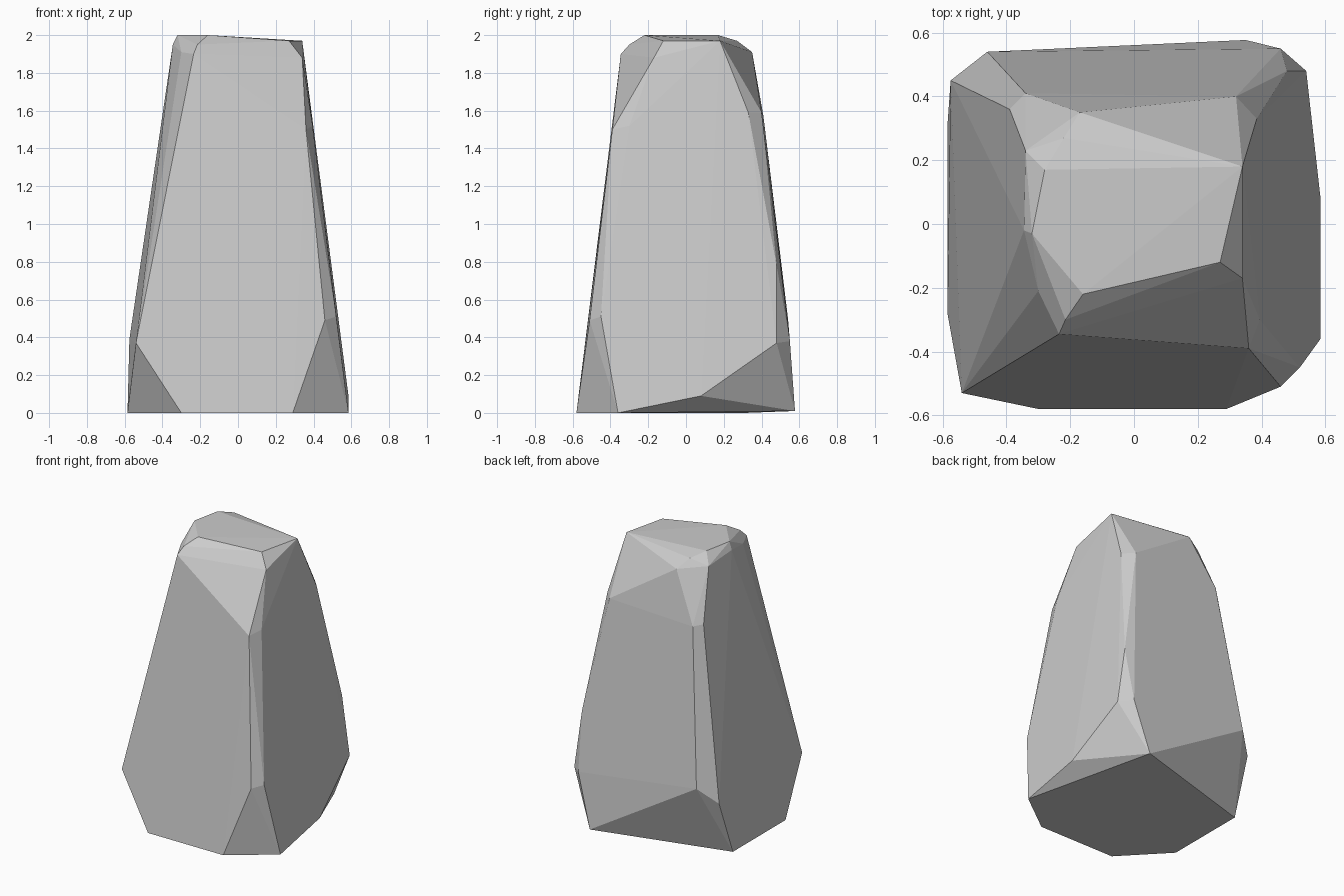
import bpy, bmesh, math

if "Cube" in bpy.data.objects:
    bpy.data.objects.remove(bpy.data.objects["Cube"])

# Corner groups of the faceted boulder, hulled into flat chiselled faces
foot = [(-.30, -.58, 0), (.29, -.58, 0), (.585, -.36, 0), (.585, .08, .09),
        (.35, .577, .01), (-.585, .31, 0), (-.585, -.28, 0)]
front_left_edge = [(-.54, -.53, .37), (-.235, -.345, 1.9), (-.30, -.21, 1.91)]
front_right_edge = [(.46, -.51, .49), (.52, -.45, .51), (.34, -.40, 1.41),
                    (.40, -.33, 1.43), (.36, -.39, 1.50), (.395, -.30, 1.52)]
back_right_edge = [(.54, .48, .37), (.46, .55, .38), (.48, .48, .78),
                   (.32, .40, 1.59), (.385, .33, 1.59)]
back_left_edge = [(-.575, .45, .39), (-.46, .54, .50),
                  (-.34, .41, 1.57), (-.39, .36, 1.58)]
crown = [(-.16, -.22, 2), (-.32, -.03, 2), (-.28, .17, 2), (-.22, .27, 1.97),
         (-.17, .35, 1.91), (.34, .18, 1.97), (.27, -.12, 1.97),
         (.34, -.17, 1.88), (-.215, -.30, 1.95), (-.25, -.20, 1.97),
         (-.345, -.02, 1.95), (-.34, .23, 1.93)]

bm = bmesh.new()
for group in (foot, front_left_edge, front_right_edge,
              back_right_edge, back_left_edge, crown):
    for p in group:
        bm.verts.new(p)
hull = bmesh.ops.convex_hull(bm, input=bm.verts)
bmesh.ops.delete(bm, geom=[v for v in bm.verts if not v.link_faces], context='VERTS')

# Merge nearly coplanar triangles into broad facets
bmesh.ops.dissolve_limit(bm, angle_limit=math.radians(2),
                         verts=bm.verts, edges=bm.edges)
bmesh.ops.recalc_face_normals(bm, faces=bm.faces)
mesh = bpy.data.meshes.new("boulder")
bm.to_mesh(mesh)
bm.free()
bpy.context.collection.objects.link(bpy.data.objects.new("boulder", mesh))
